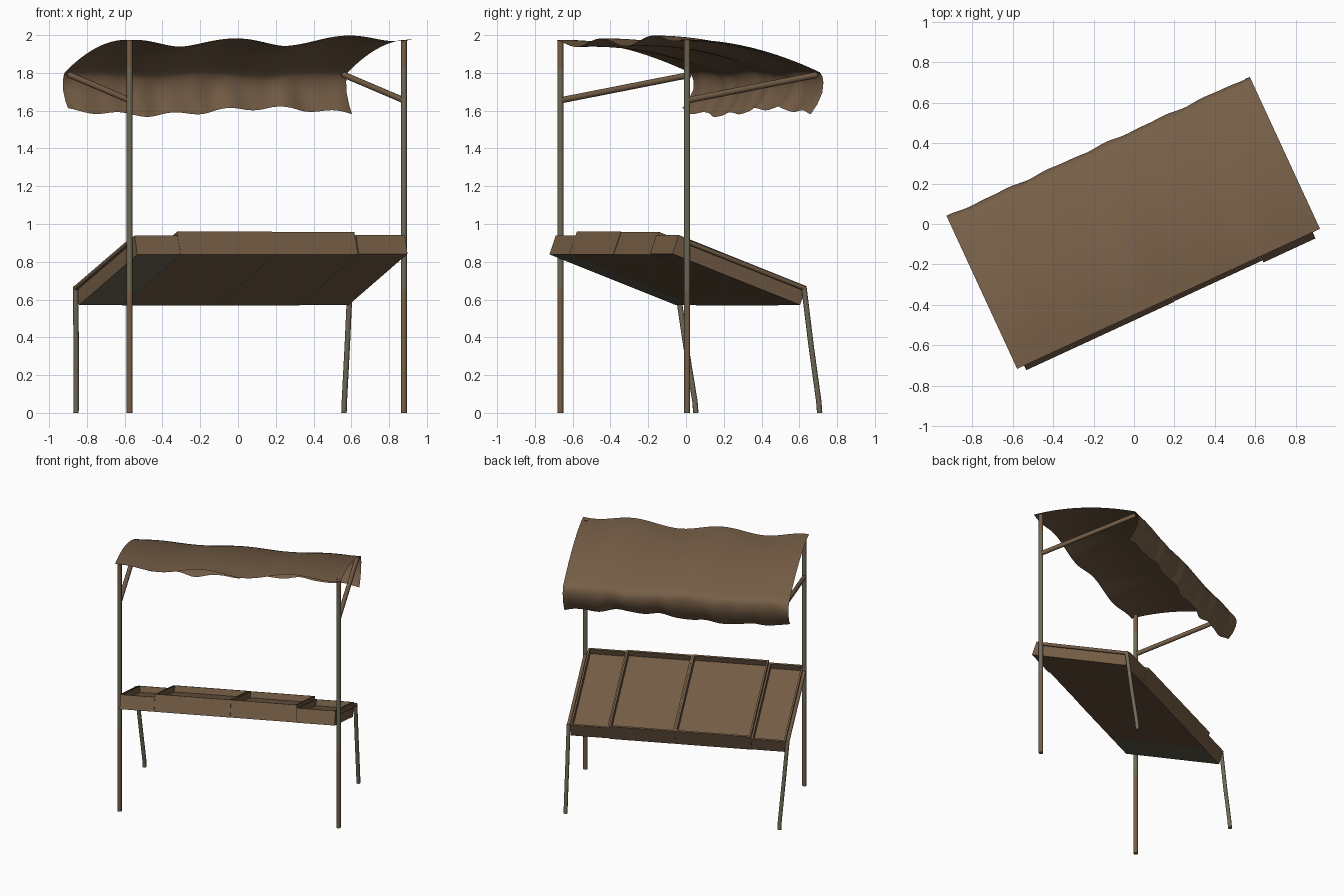
import bpy, bmesh, math
from mathutils import Vector, Matrix

if "Cube" in bpy.data.objects:
    bpy.data.objects.remove(bpy.data.objects["Cube"])

YAW = Matrix.Rotation(math.radians(24.8), 4, 'Z')   # whole stall is turned
TILT = math.radians(20)


def material(name, rgb):
    m = bpy.data.materials.new(name)
    m.diffuse_color = (*rgb, 1)
    m.use_nodes = True
    m.node_tree.nodes["Principled BSDF"].inputs["Base Color"].default_value = m.diffuse_color
    return m


BROWN = material("brown", (0.180, 0.112, 0.062))
OLIVE = material("olive_grey", (0.160, 0.142, 0.094))


def finish(bm, name, mats, smooth=False):
    bmesh.ops.transform(bm, matrix=YAW, verts=bm.verts)
    me = bpy.data.meshes.new(name)
    bm.to_mesh(me)
    bm.free()
    for m in mats:
        me.materials.append(m)
    ob = bpy.data.objects.new(name, me)
    bpy.context.collection.objects.link(ob)
    if smooth:
        bpy.ops.object.select_all(action='DESELECT')
        ob.select_set(True)
        bpy.context.view_layer.objects.active = ob
        bpy.ops.object.shade_smooth_by_angle(angle=math.radians(50))
    return ob


def tube(name, pts, r, mats, rule=None, sides=10):
    """Round pole swept through the points."""
    bm = bmesh.new()
    pts = [Vector(p) for p in pts]
    rings = []
    for i, p in enumerate(pts):
        d = (pts[min(i + 1, len(pts) - 1)] - pts[max(i - 1, 0)]).normalized()
        a = d.cross(Vector((1, 0, 0))).normalized()
        b = d.cross(a)
        rings.append([bm.verts.new(p + r * (a * math.cos(t) + b * math.sin(t)))
                      for t in (2 * math.pi * k / sides for k in range(sides))])
    for r0, r1 in zip(rings, rings[1:]):
        for k in range(sides):
            j = (k + 1) % sides
            bm.faces.new((r0[k], r0[j], r1[j], r1[k]))
    bm.faces.new(rings[0])
    bm.faces.new(rings[-1])
    bmesh.ops.recalc_face_normals(bm, faces=bm.faces)
    if rule:
        for f in bm.faces:
            f.material_index = rule(f.calc_center_median())
    finish(bm, name, mats, True)


# posts, canopy arms, side rails bending down into the back legs
for side, foot in ((-1, -0.757), (1, 0.806)):
    tag = "left" if side < 0 else "right"
    x = 0.80 * side
    tube(tag + "_post", [(x, -0.363, z) for z in (0, 0.65, 1.83, 1.975)], 0.0165,
         [BROWN, OLIVE], lambda c: 1 if 0.65 < c.z < 1.83 else 0)
    tube(tag + "_canopy_arm", [(x, -0.361, 1.655), (x, 0.39, 1.789)], 0.0165, [BROWN])
    tube(tag + "_side_rail", [(x, -0.361, 0.905), (x, 0.325, 0.658)], 0.013, [BROWN])
    tube(tag + "_back_leg", [(x, 0.318, 0.668), ((x + foot) / 2, 0.358, 0.36),
                             (foot, 0.402, 0.06), (foot, 0.407, 0)], 0.0145, [OLIVE])


# tilted display trays: floor plus four walls
def tray(name, u0, u1, h, front, back, under):
    bm = bmesh.new()
    t, floor = 0.013, h - 0.046
    tilt = Matrix.Translation((0, -0.43, 0.838)) @ Matrix.Rotation(-TILT, 4, 'X')

    def ring(a, b, c, d, z):
        return [bm.verts.new((x, y, z)) for x, y in ((a, c), (b, c), (b, d), (a, d))]
    rings = [ring(u0, u1, front, back, 0), ring(u0, u1, front, back, h),
             ring(u0 + t, u1 - t, front + t, back - t, h),
             ring(u0 + t, u1 - t, front + t, back - t, floor)]
    bottom = bm.faces.new(rings[0][::-1])
    bottom.material_index = under
    bm.faces.new(rings[3])
    for r0, r1 in zip(rings, rings[1:]):
        for k in range(4):
            j = (k + 1) % 4
            bm.faces.new((r0[k], r0[j], r1[j], r1[k]))
    bmesh.ops.transform(bm, matrix=tilt, verts=bm.verts)
    finish(bm, name, [BROWN, OLIVE])


tray("left_end_tray", -0.787, -0.536, 0.106, -0.003, 0.782, 1)
tray("left_middle_tray", -0.535, 0.019, 0.128, -0.003, 0.785, 0)
tray("right_middle_tray", 0.020, 0.50, 0.127, 0.0, 0.785, 0)
tray("right_end_tray", 0.501, 0.785, 0.106, -0.012, 0.78, 0)


# cloth canopy: level front hem, sagging roof, hanging valance
def roof(u, v):
    s = max(0, (v + 0.36) / 0.76)
    amp = 0.024 * (1 - 0.65 * s)
    env = 1 - abs(u / 0.82) ** 5
    wave = amp * math.cos(2 * math.pi * (u - 0.48 - 0.16 * s) / 0.67)
    dip = 0.017 * (1 - s) / (1 + math.exp((u - 0.15) / 0.06))
    return 1.975 - 0.172 * s ** 1.9 + env * (wave - dip)


def canopy():
    bm = bmesh.new()
    nu = 72
    rows = [-0.408] + [-0.36 + 0.76 * i / 18 for i in range(19)]
    # valance rows: offset in depth, drop below fold, share of ripple
    valance = [(0.014, 0.02, 0.2), (0.022, 0.05, 0.5), (0.017, 0.10, 0.8),
               (-0.012, 0.16, 1.0), (-0.05, 0.208, 1.2)]
    grid = []
    for v in rows:
        grid.append([(u, v, roof(u, v)) for u in
                     (-0.825 + 1.65 * k / nu for k in range(nu + 1))])
    for dv, dz, w in valance:
        row = []
        for k in range(nu + 1):
            u = -0.825 + 1.65 * k / nu
            rip = math.sin(22 * u + 0.6) * 0.6 + math.sin(37 * u) * 0.4
            hem = 0.010 * math.sin(20 * u + 2.7) + 0.018 * math.cos(4.5 * (u + 0.36))
            row.append((u, 0.40 + dv + 0.009 * w * rip,
                        roof(u, 0.40) * (1 - w / 1.2) + 1.803 * w / 1.2
                        - dz - hem * (w / 1.2) ** 2))
        grid.append(row)
    vs = [[bm.verts.new(p) for p in row] for row in grid]
    for r0, r1 in zip(vs, vs[1:]):
        for k in range(nu):
            bm.faces.new((r0[k], r0[k + 1], r1[k + 1], r1[k]))
    finish(bm, "cloth_canopy", [BROWN], True)


canopy()
